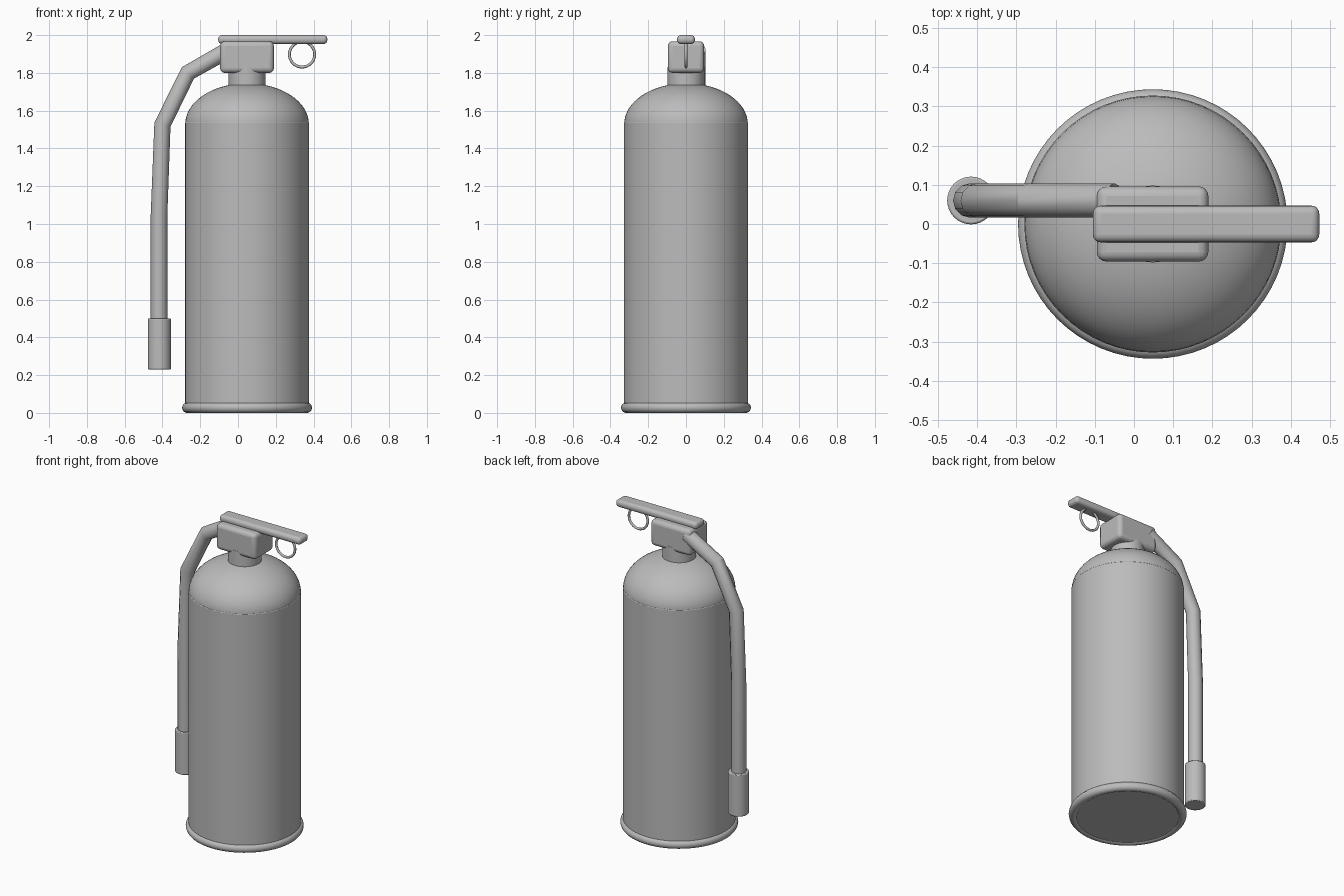
import bpy, math

if "Cube" in bpy.data.objects:
    bpy.data.objects.remove(bpy.data.objects["Cube"])

CX = 0.048   # tank axis
HOSE_Y = 0.06

grey = bpy.data.materials.new("plain grey")
grey.diffuse_color = (0.5, 0.5, 0.5, 1)
grey.use_nodes = True
grey.node_tree.nodes["Principled BSDF"].inputs["Base Color"].default_value = grey.diffuse_color


def finish(name, angle=35):
    ob = bpy.context.object
    ob.name = name
    ob.data.materials.clear()
    ob.data.materials.append(grey)
    bpy.ops.object.shade_smooth_by_angle(angle=math.radians(angle))
    return ob


def bevel(ob, width, segments=4):
    m = ob.modifiers.new("Bevel", 'BEVEL')
    m.width, m.segments = width, segments
    m.limit_method = 'ANGLE'


def cylinder(name, x, y, r, z0, z1, verts=48, edge=0.0):
    bpy.ops.mesh.primitive_cylinder_add(vertices=verts, radius=r, depth=z1 - z0,
                                        location=(x, y, (z0 + z1) / 2))
    ob = finish(name)
    if edge:
        bevel(ob, edge, 2)
    return ob


def box(name, lo, hi, edge):
    bpy.ops.mesh.primitive_cube_add(size=1, location=[(a + b) / 2 for a, b in zip(lo, hi)])
    ob = bpy.context.object
    ob.scale = [b - a for a, b in zip(lo, hi)]
    bpy.ops.object.transform_apply(location=False, rotation=False, scale=True)
    bevel(finish(name), edge)


def torus(name, loc, major, minor, rot=(0, 0, 0), segs=64):
    bpy.ops.mesh.primitive_torus_add(location=loc, rotation=rot, major_radius=major,
                                     minor_radius=minor, major_segments=segs, minor_segments=14)
    finish(name, 60)


# Tank body, domed shoulder, base rim and neck
cylinder("tank", CX, 0, 0.328, 0.006, 1.54, 64, 0.006)
bpy.ops.mesh.primitive_uv_sphere_add(segments=64, ring_count=32, radius=1, location=(CX, 0, 1.53))
bpy.context.object.scale = (0.327, 0.327, 0.215)
bpy.ops.object.transform_apply(location=False, rotation=False, scale=True)
finish("shoulder_dome", 60)
torus("base_rim", (CX, 0, 0.0275), 0.3165, 0.0275)
cylinder("neck", CX, 0, 0.098, 1.70, 1.83)

# Valve block and lever on top
box("valve_block", (-0.095, -0.096, 1.80), (0.19, 0.096, 1.967), 0.025)
box("lever", (-0.105, -0.047, 1.953), (0.473, 0.047, 2.0), 0.02)

# Pull ring hanging under the lever
torus("pull_ring", (0.339, 0, 1.898), 0.067, 0.0075, (math.pi / 2, 0, 0), 40)

# Hose bent along a short path, ending in the nozzle
path = [(-0.418, 0.40), (-0.418, 1.05), (-0.40, 1.526), (-0.265, 1.80), (-0.05, 1.922)]
curve = bpy.data.curves.new("hose", 'CURVE')
curve.dimensions = '3D'
curve.bevel_depth = 0.044
curve.bevel_resolution = 4
curve.use_fill_caps = True
spline = curve.splines.new('POLY')
spline.points.add(len(path) - 1)
for p, (x, z) in zip(spline.points, path):
    p.co = (x, HOSE_Y, z, 1)
hose = bpy.data.objects.new("hose", curve)
bpy.context.collection.objects.link(hose)
bpy.ops.object.select_all(action='DESELECT')
hose.select_set(True)
bpy.context.view_layer.objects.active = hose
bpy.ops.object.convert(target='MESH')
finish("hose", 32)
cylinder("nozzle", -0.416, HOSE_Y, 0.061, 0.23, 0.50, 32, 0.005)
